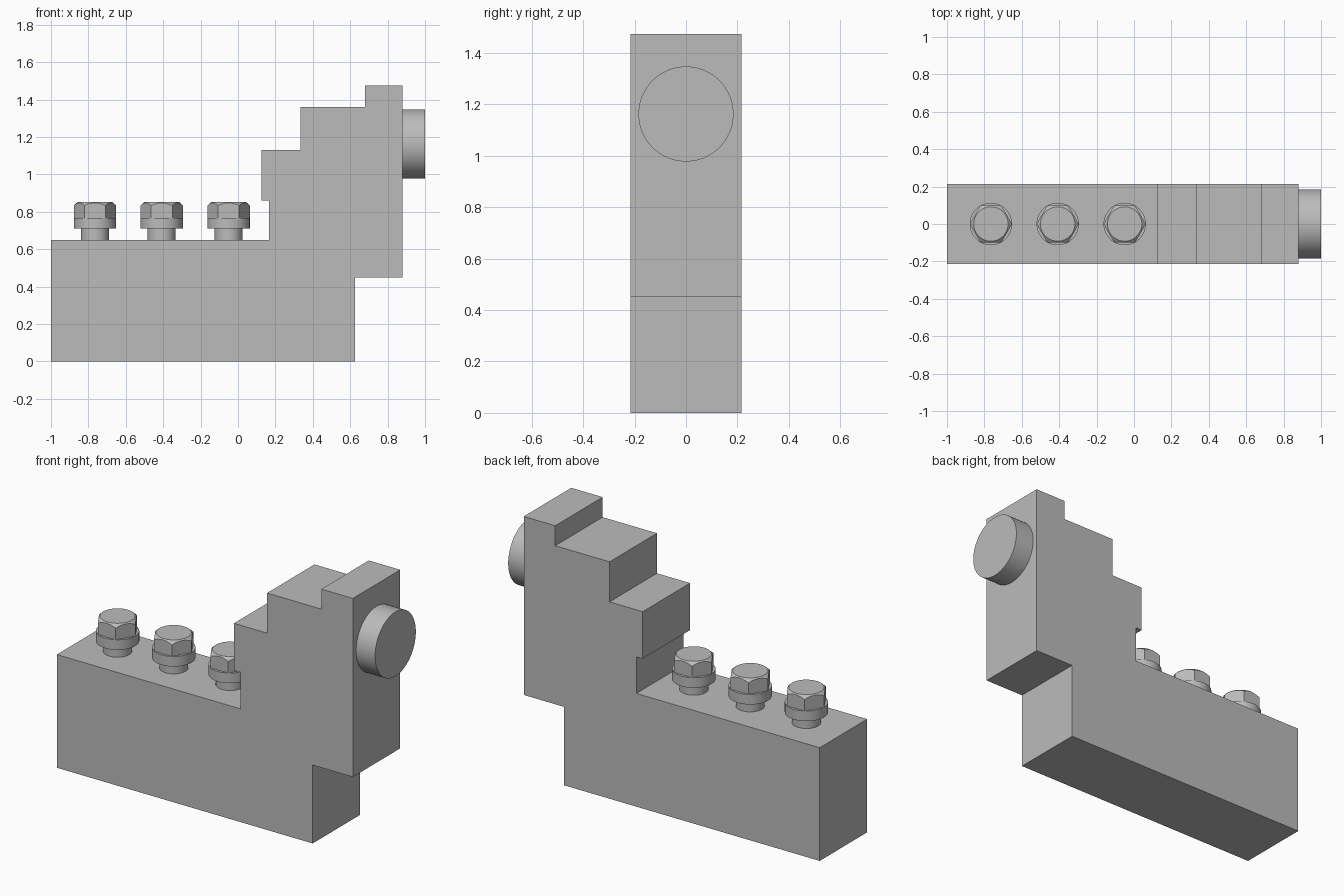
import bpy, bmesh, math
from mathutils import Matrix

cube = bpy.data.objects.get("Cube")
if cube:
    bpy.data.objects.remove(cube, do_unlink=True)

grey = bpy.data.materials.new("plain grey")
grey.use_nodes = True
COLOR = (0.5, 0.5, 0.5, 1)
grey.diffuse_color = COLOR
grey.node_tree.nodes["Principled BSDF"].inputs["Base Color"].default_value = COLOR


def finish(name, bm, smooth=False):
    bmesh.ops.recalc_face_normals(bm, faces=bm.faces)
    mesh = bpy.data.meshes.new(name)
    bm.to_mesh(mesh)
    bm.free()
    mesh.materials.append(grey)
    obj = bpy.data.objects.new(name, mesh)
    bpy.context.collection.objects.link(obj)
    if smooth:
        bpy.ops.object.select_all(action='DESELECT')
        obj.select_set(True)
        bpy.context.view_layer.objects.active = obj
        bpy.ops.object.shade_smooth_by_angle(angle=math.radians(25))
    return obj


def cylinder(bm, radius, z0, z1, sides=64, top_radius=None):
    bmesh.ops.create_cone(
        bm, cap_ends=True, segments=sides, radius1=radius,
        radius2=radius if top_radius is None else top_radius,
        depth=z1 - z0, matrix=Matrix.Translation((0, 0, (z0 + z1) / 2)))


# Stepped body: side profile extruded across the width
HALF_WIDTH = 0.215
profile = [(-1, 0), (0.625, 0), (0.625, 0.45), (0.88, 0.45), (0.88, 1.475),
           (0.68, 1.475), (0.68, 1.36), (0.335, 1.36), (0.335, 1.13),
           (0.125, 1.13), (0.125, 0.86), (0.165, 0.86), (0.165, 0.65), (-1, 0.65)]
bm = bmesh.new()
face = bm.faces.new([bm.verts.new((x, -HALF_WIDTH, z)) for x, z in profile])
side = bmesh.ops.extrude_face_region(bm, geom=[face])
bmesh.ops.translate(bm, vec=(0, 2 * HALF_WIDTH, 0),
                    verts=[v for v in side["geom"] if isinstance(v, bmesh.types.BMVert)])
finish("stepped_body", bm)

# Round boss on the end face
bm = bmesh.new()
cylinder(bm, 0.185, 0, 0.12)
bm.transform(Matrix.Translation((0.88, 0, 1.163)) @ Matrix.Rotation(math.pi / 2, 4, 'Y'))
finish("round_boss", bm, smooth=True)


# Bolt head: hexagon whose top corners are rounded off by a cone
def hex_head(bm, radius, z0, z1, flat_radius, slope, steps=8):
    top, rim, base = [], [], []
    apothem = radius * math.cos(math.pi / 6)
    for i in range(6 * steps):
        a = math.tau * i / (6 * steps)
        r = apothem / math.cos(a % (math.pi / 3) - math.pi / 6)
        c, s = math.cos(a), math.sin(a)
        top.append(bm.verts.new((flat_radius * c, flat_radius * s, z1)))
        rim.append(bm.verts.new((r * c, r * s, z1 - (r - flat_radius) * slope)))
        base.append(bm.verts.new((r * c, r * s, z0)))
    bm.faces.new(top)
    bm.faces.new(base)
    for low, high in ((base, rim), (rim, top)):
        for i in range(len(low)):
            bm.faces.new((low[i - 1], low[i], high[i], high[i - 1]))


# Row of three bolts: shank, collar and hexagonal head
HEAD_RADIUS = 0.113
for name, x in (("outer", -0.765), ("middle", -0.408), ("inner", -0.05)):
    parts = {
        "shank": lambda b: cylinder(b, 0.075, 0.64, 0.715),
        "collar": lambda b: cylinder(b, HEAD_RADIUS, 0.71, 0.768),
        "head": lambda b: hex_head(b, HEAD_RADIUS, 0.765, 0.853, 0.092, 0.9),
    }
    for part, build in parts.items():
        bm = bmesh.new()
        build(bm)
        bm.transform(Matrix.Translation((x, 0, 0)))
        finish(f"{name}_bolt_{part}", bm, smooth=True)
